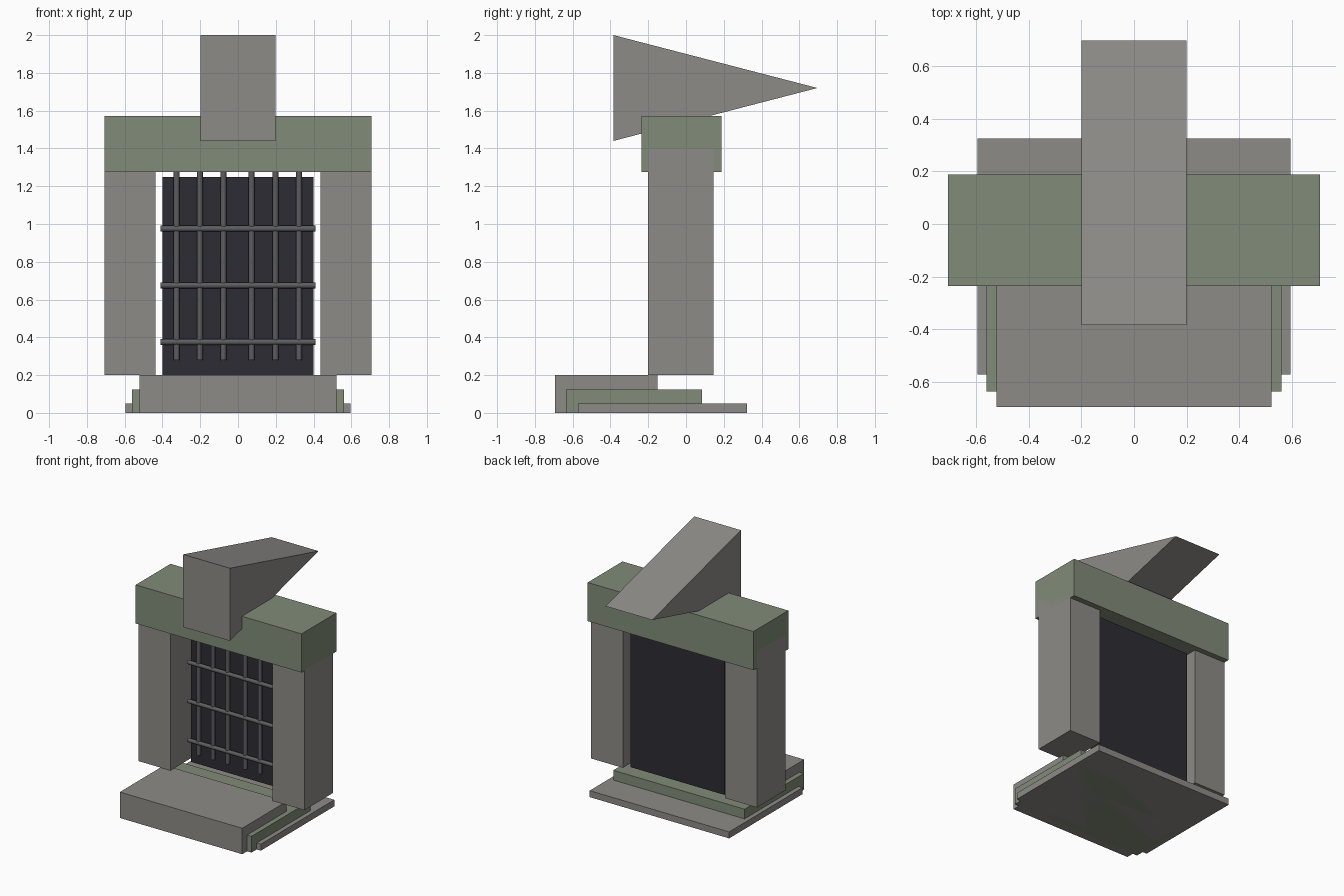
import bpy, bmesh
from math import pi

if "Cube" in bpy.data.objects:
    bpy.data.objects.remove(bpy.data.objects["Cube"])


def material(name, r, g, b):
    m = bpy.data.materials.new(name)
    m.diffuse_color = (r, g, b, 1)
    m.use_nodes = True
    m.node_tree.nodes["Principled BSDF"].inputs["Base Color"].default_value = m.diffuse_color
    return m


STONE = material("stone", 0.27, 0.26, 0.245)
MOSS = material("mossy_stone", 0.22, 0.26, 0.19)
DARK = material("dark_door", 0.025, 0.025, 0.033)
IRON = material("iron", 0.11, 0.11, 0.12)


def prism(name, profile, x0, x1, mat):
    """Extrude a (y, z) profile from x0 to x1."""
    bm = bmesh.new()
    face = bm.faces.new([bm.verts.new((x0, y, z)) for y, z in profile])
    ext = bmesh.ops.extrude_face_region(bm, geom=[face])
    moved = [v for v in ext["geom"] if isinstance(v, bmesh.types.BMVert)]
    bmesh.ops.translate(bm, verts=moved, vec=(x1 - x0, 0, 0))
    bmesh.ops.recalc_face_normals(bm, faces=bm.faces)
    mesh = bpy.data.meshes.new(name)
    bm.to_mesh(mesh)
    bm.free()
    mesh.materials.append(mat)
    ob = bpy.data.objects.new(name, mesh)
    bpy.context.collection.objects.link(ob)
    return ob


def box(name, x0, x1, y0, y1, z0, z1, mat):
    return prism(name, [(y0, z0), (y1, z0), (y1, z1), (y0, z1)], x0, x1, mat)


def bar(name, loc, length, rot):
    bpy.ops.mesh.primitive_cylinder_add(vertices=8, radius=0.016, depth=length,
                                        location=loc, rotation=rot)
    ob = bpy.context.object
    ob.name = name
    ob.data.materials.append(IRON)
    bpy.ops.object.shade_smooth_by_angle(angle=pi / 3)


# Nested entrance steps
box("step_low", -0.595, 0.595, -0.572, 0.324, 0, 0.05, STONE)
box("step_middle", -0.56, 0.56, -0.635, 0.086, 0, 0.125, MOSS)
box("step_high", -0.522, 0.522, -0.694, -0.152, 0, 0.2, STONE)

# Pillars and lintel
for side, a, b in (("left", -0.707, -0.436), ("right", 0.436, 0.707)):
    box("pillar_" + side, a, b, -0.2, 0.146, 0.2, 1.4, STONE)
box("lintel", -0.707, 0.707, -0.236, 0.188, 1.275, 1.573, MOSS)

# Wedge-shaped keystone
prism("keystone", [(-0.384, 2.0), (-0.384, 1.44), (0.696, 1.72)], -0.199, 0.199, STONE)

# Door panel with iron grille
box("door_panel", -0.4, 0.4, 0.0, 0.105, 0.2, 1.25, DARK)
for i, x in enumerate((-0.325, -0.202, -0.077, 0.072, 0.199, 0.323)):
    bar(f"grille_upright_{i}", (x, -0.015, 0.79), 1.02, (0, 0, 0))
for i, z in enumerate((0.375, 0.675, 0.975)):
    bar(f"grille_crossbar_{i}", (0, -0.02, z), 0.82, (0, pi / 2, 0))
